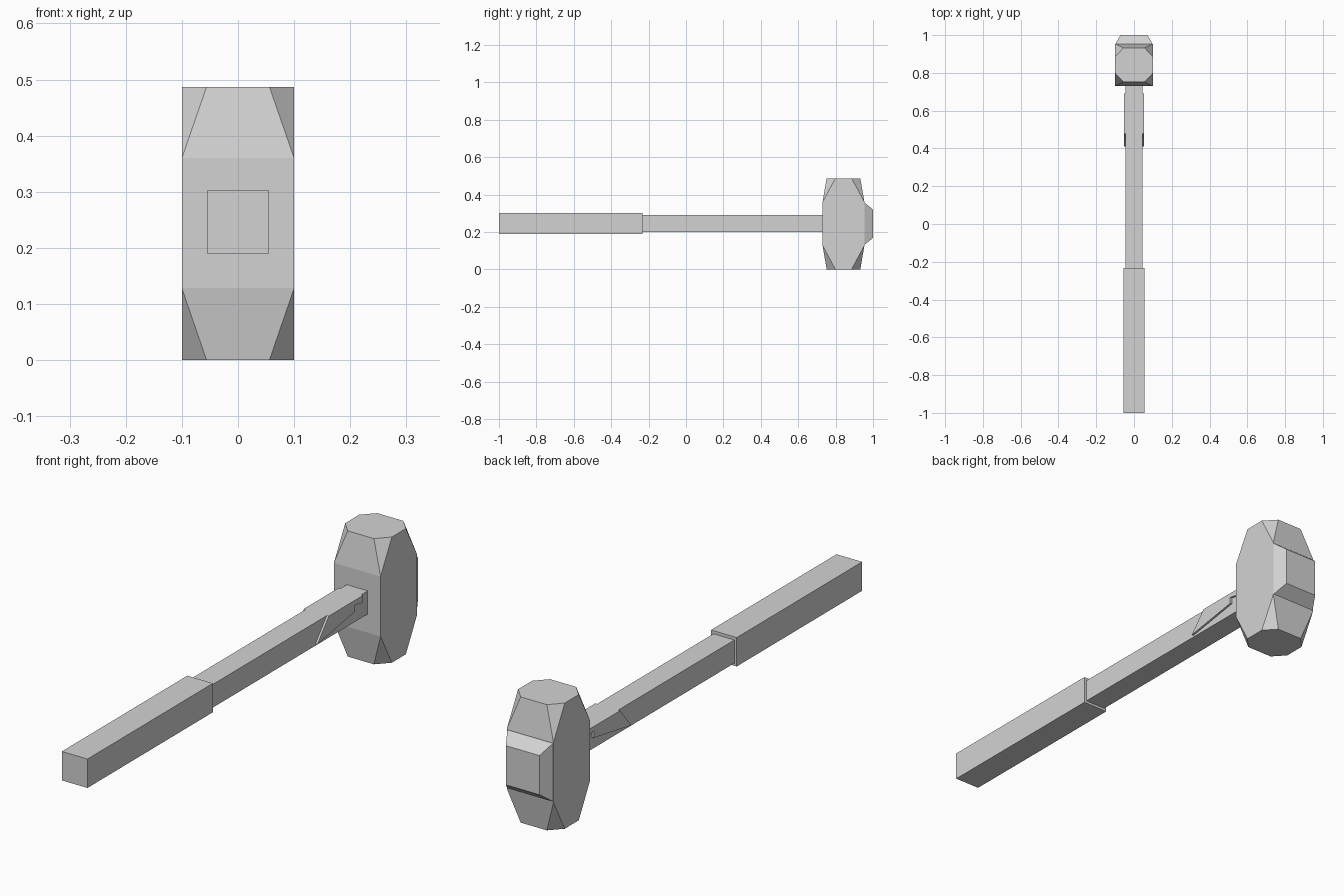
import bpy
import bmesh

if "Cube" in bpy.data.objects:
    bpy.data.objects.remove(bpy.data.objects["Cube"], do_unlink=True)

grey = bpy.data.materials.new("plain_grey")
grey.use_nodes = True
grey.diffuse_color = (0.65, 0.65, 0.65, 1)
grey.node_tree.nodes["Principled BSDF"].inputs["Base Color"].default_value = grey.diffuse_color


def finish(name, bm):
    bmesh.ops.recalc_face_normals(bm, faces=bm.faces)
    mesh = bpy.data.meshes.new(name)
    bm.to_mesh(mesh)
    bm.free()
    mesh.materials.append(grey)
    obj = bpy.data.objects.new(name, mesh)
    bpy.context.collection.objects.link(obj)
    return obj


def hull(name, points):
    """Convex solid around a set of points, with coplanar triangles merged."""
    bm = bmesh.new()
    for p in points:
        bm.verts.new(p)
    bmesh.ops.convex_hull(bm, input=bm.verts)
    bmesh.ops.dissolve_limit(bm, angle_limit=0.01, verts=bm.verts, edges=bm.edges)
    return finish(name, bm)


def bar(name, half_width, y0, y1, z0, z1):
    return hull(name, [(x, y, z) for x in (-half_width, half_width)
                       for y in (y0, y1) for z in (z0, z1)])


# Handle and thicker grip
MID = 0.245
bar("handle", 0.045, -0.24, 0.75, 0.2, 0.29)
bar("grip", 0.055, -1.0, -0.232, 0.19, 0.302)

# Head: square waist tapering to octagonal ends
HEAD_Y = 0.842
points = []
for sx in (-1, 1):
    for sy in (-1, 1):
        for sz, waist, end in ((-1, 0.128, 0.0), (1, 0.36, 0.487)):
            points += [(sx * 0.1, HEAD_Y + sy * 0.112, waist),
                       (sx * 0.056, HEAD_Y + sy * 0.09, end),
                       (sx * 0.1, HEAD_Y + sy * 0.043, end)]
hull("head", points)

# Tapered block on the back of the head
hull("back_block", [(sx * w, y, 0.244 + sz * h)
                    for w, y, h in ((0.1, 0.95, 0.116), (0.072, 1.0, 0.076))
                    for sx in (-1, 1) for sz in (-1, 1)])

# Thin pointed plates on both sides of the handle, next to the head
PLATE = [(0.41, 0.207), (0.48, 0.29), (0.69, 0.29), (0.69, 0.262), (0.64, 0.272), (0.64, 0.246)]
for side, name in ((1, "left_side_plate"), (-1, "right_side_plate")):
    bm = bmesh.new()
    face = bm.faces.new([bm.verts.new((side * 0.044, y, z)) for y, z in PLATE])
    out = bmesh.ops.extrude_face_region(bm, geom=[face])["geom"]
    bmesh.ops.translate(bm, vec=(side * 0.009, 0, 0),
                        verts=[v for v in out if isinstance(v, bmesh.types.BMVert)])
    finish(name, bm)
